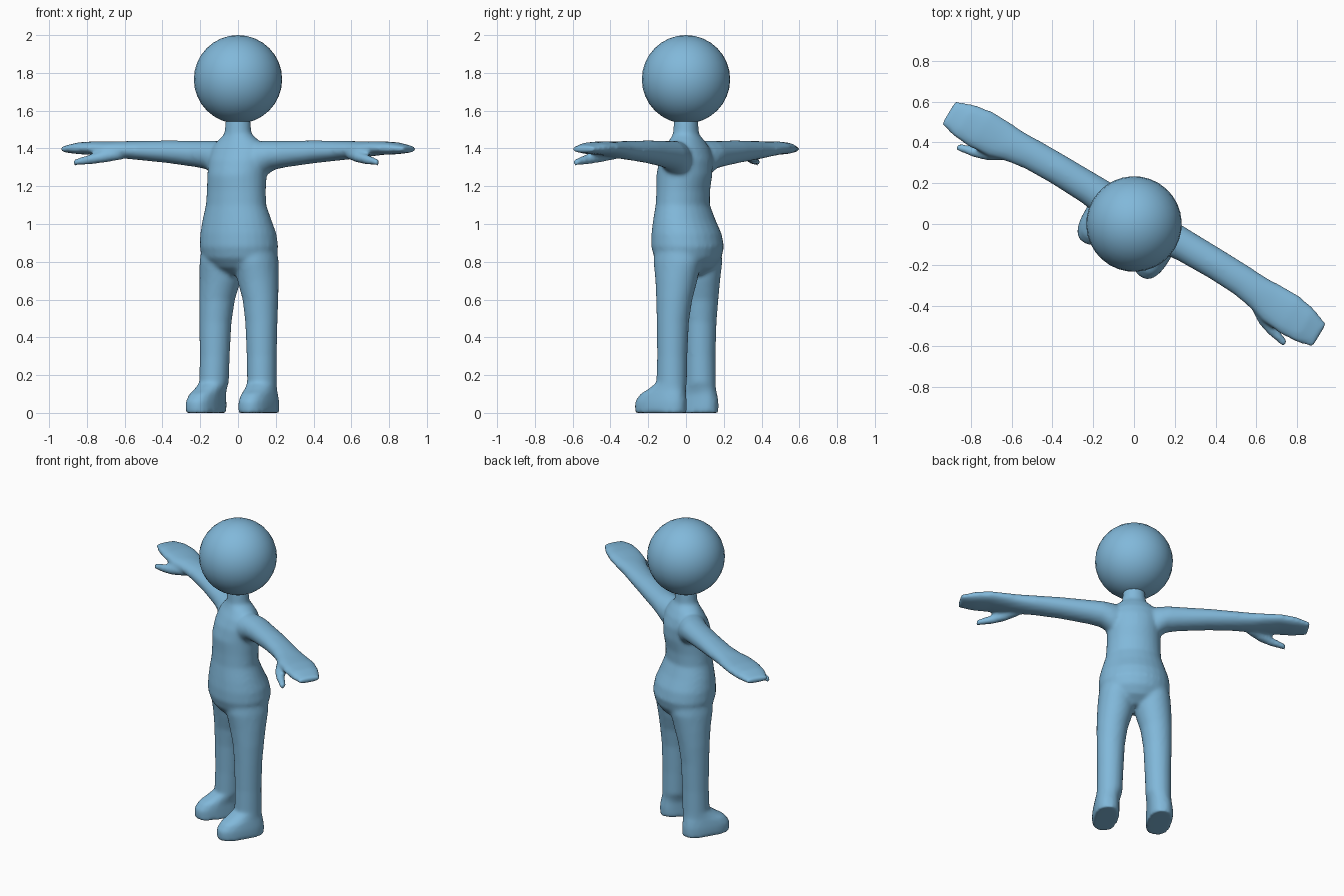
import bpy, bmesh, math
from mathutils import Vector

TURN = math.radians(-31)   # the whole figure is turned about z
SEGMENTS = 28

blue = bpy.data.materials.new("soft blue")
blue.diffuse_color = (0.22, 0.48, 0.70, 1)


def loft(bm, rings):
    """Closed tube through rings of (centre, half-axis u, half-axis v, squareness)."""
    loops = []
    for centre, u, v, power in rings:
        loop = []
        for i in range(SEGMENTS):
            a = 2 * math.pi * i / SEGMENTS
            c, s = math.cos(a), math.sin(a)
            p = Vector(centre) \
                + Vector(u) * math.copysign(abs(c) ** (2 / power), c) \
                + Vector(v) * math.copysign(abs(s) ** (2 / power), s)
            loop.append(bm.verts.new(p))
        loops.append(loop)
    faces = [bm.faces.new(loops[0]), bm.faces.new(loops[-1])]
    for lo, hi in zip(loops, loops[1:]):
        for i in range(SEGMENTS):
            j = (i + 1) % SEGMENTS
            faces.append(bm.faces.new((lo[i], lo[j], hi[j], hi[i])))
    bmesh.ops.recalc_face_normals(bm, faces=faces)


def upright(stations, side=1):
    """Rings stacked in z from (z, x, y, half width, half depth, squareness)."""
    return [((side * x, y, z), (hx, 0, 0), (0, hy, 0), p)
            for z, x, y, hx, hy, p in stations]


def sideways(stations, side):
    """Rings stacked in x from (x, y, z, half depth, half height, squareness)."""
    return [((side * x, y, z), (0, hy, 0), (0, 0, hz), p)
            for x, y, z, hy, hz, p in stations]


torso = [
    (0.73, 0, 0.015, 0.08, 0.07, 2), (0.77, 0, 0.015, 0.165, 0.13, 2),
    (0.82, 0, 0.012, 0.203, 0.168, 2), (0.88, 0, 0.01, 0.216, 0.184, 2),
    (0.95, 0, 0.003, 0.210, 0.176, 2), (1.02, 0, -0.01, 0.192, 0.155, 2),
    (1.10, 0, -0.02, 0.168, 0.134, 2), (1.18, 0, -0.017, 0.163, 0.134, 2),
    (1.26, 0, -0.01, 0.162, 0.143, 2), (1.34, 0, 0.0, 0.165, 0.132, 2),
    (1.40, 0, 0.005, 0.155, 0.108, 2), (1.44, 0, 0.005, 0.12, 0.085, 2),
    (1.475, 0, 0.0, 0.074, 0.067, 2), (1.60, 0, 0.0, 0.06, 0.06, 2),
]
leg_and_foot = [
    (0.0, 0.163, -0.057, 0.077, 0.148, 2.5), (0.06, 0.163, -0.057, 0.077, 0.148, 2.5),
    (0.10, 0.160, -0.045, 0.074, 0.130, 2.4), (0.125, 0.155, -0.025, 0.074, 0.106, 2.2),
    (0.16, 0.148, 0.0, 0.077, 0.082, 2), (0.30, 0.145, 0.002, 0.079, 0.08, 2),
    (0.48, 0.142, 0.004, 0.085, 0.085, 2), (0.60, 0.134, 0.008, 0.094, 0.096, 2),
    (0.70, 0.117, 0.011, 0.108, 0.112, 2), (0.80, 0.108, 0.012, 0.111, 0.132, 2),
    (0.90, 0.098, 0.01, 0.105, 0.125, 2),
]
arm_and_hand = [
    (0.06, 0.01, 1.33, 0.08, 0.095, 2), (0.14, 0.02, 1.345, 0.09, 0.095, 2),
    (0.20, 0.032, 1.364, 0.084, 0.077, 2), (0.27, 0.036, 1.370, 0.079, 0.070, 2),
    (0.45, 0.038, 1.382, 0.076, 0.060, 2), (0.60, 0.034, 1.388, 0.077, 0.052, 2),
    (0.70, 0.025, 1.392, 0.084, 0.047, 2), (0.78, 0.015, 1.396, 0.097, 0.041, 2.2),
    (0.88, 0.012, 1.402, 0.102, 0.036, 2.3), (0.97, 0.005, 1.401, 0.093, 0.032, 2.4),
    (1.06, 0.0, 1.396, 0.066, 0.018, 2.4),
]
thumb = [
    (0.70, -0.02, 1.372, 0.035, 0.03, 2), (0.78, -0.07, 1.356, 0.036, 0.031, 2),
    (0.85, -0.098, 1.343, 0.028, 0.027, 2), (0.94, -0.122, 1.325, 0.018, 0.017, 2),
]

# Body: torso, legs and arms fused into one soft skin
bm = bmesh.new()
loft(bm, upright(torso))
for side in (-1, 1):
    loft(bm, upright(leg_and_foot, side))
    loft(bm, sideways(arm_and_hand, side))
    loft(bm, sideways(thumb, side))
mesh = bpy.data.meshes.new("body")
bm.to_mesh(mesh)
bm.free()
mesh.materials.append(blue)
body = bpy.data.objects.new("body", mesh)
bpy.context.collection.objects.link(body)
body.rotation_euler.z = TURN
fuse = body.modifiers.new("fuse", 'REMESH')
fuse.mode = 'VOXEL'
fuse.voxel_size = 0.011
fuse.use_smooth_shade = True
soften = body.modifiers.new("soften", 'SMOOTH')
soften.factor = 0.5
soften.iterations = 8

# Head: plain ball resting on the neck
bpy.ops.mesh.primitive_uv_sphere_add(segments=32, ring_count=16, radius=0.234,
                                     location=(0, 0, 1.766))
head = bpy.context.object
head.name = "head"
head.rotation_euler.z = TURN
head.data.materials.append(blue)
bpy.ops.object.shade_smooth()
